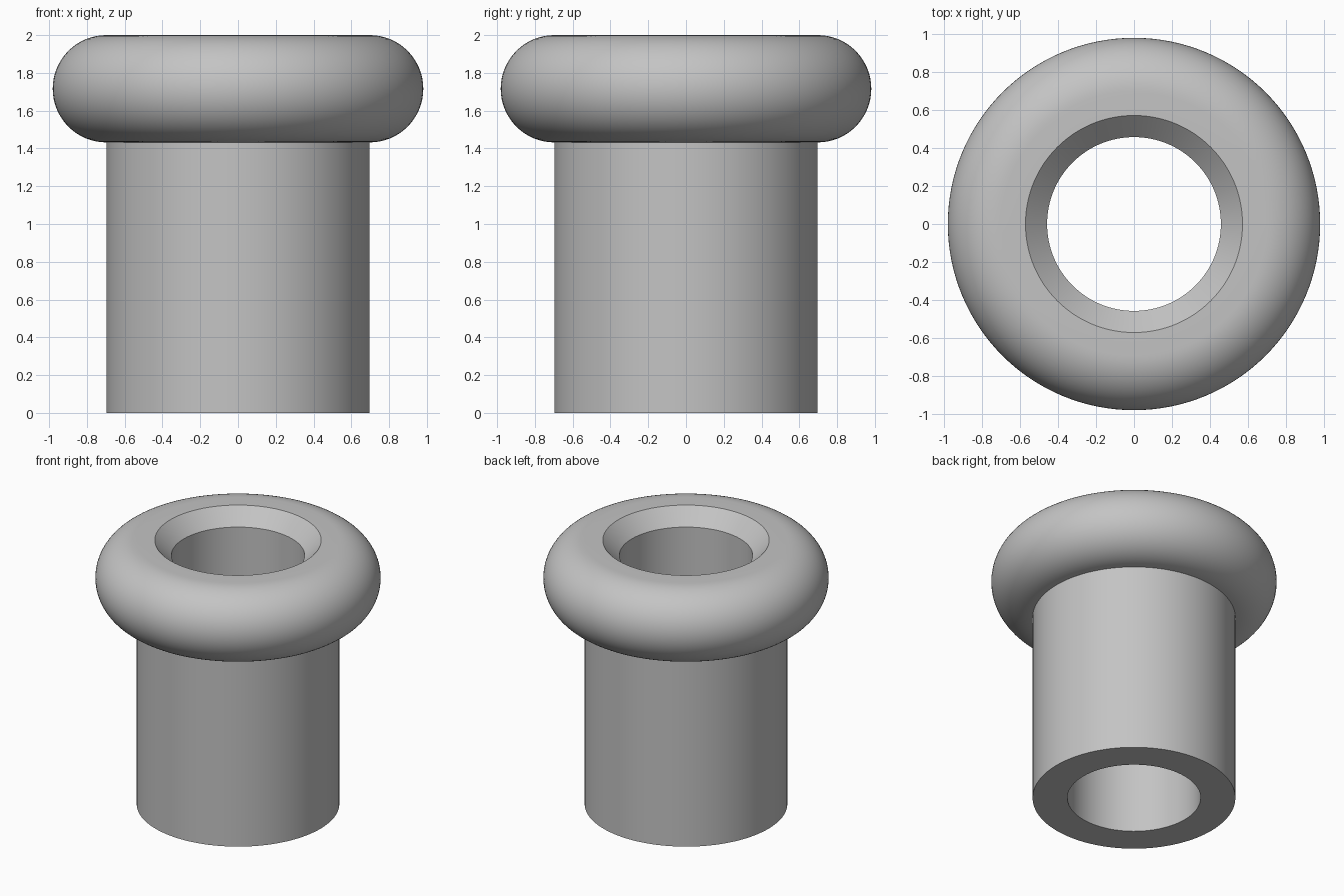
import bpy
import bmesh
import math

cube = bpy.data.objects.get("Cube")
if cube:
    bpy.data.objects.remove(cube, do_unlink=True)

HEIGHT = 2.0
BORE = 0.458        # radius of the through hole
BODY = 0.697        # outer radius of the sleeve
CHAMFER = 0.114     # lead-in at the top of the hole
LIP = 0.284         # radius of the rounded flange edge
SEGMENTS = 128
ARC_STEPS = 32

# Plain grey material
grey = bpy.data.materials.new("plain_grey")
grey.use_nodes = True
colour = (0.55, 0.55, 0.55, 1.0)
grey.diffuse_color = colour
grey.node_tree.nodes["Principled BSDF"].inputs["Base Color"].default_value = colour

# Closed half section: bore, sleeve wall, rounded flange, chamfer
profile = [(BORE, 0.0), (BODY, 0.0)]
for i in range(ARC_STEPS + 1):
    a = math.pi * (i / ARC_STEPS - 0.5)
    profile.append((BODY + LIP * math.cos(a), HEIGHT - LIP + LIP * math.sin(a)))
profile += [(BORE + CHAMFER, HEIGHT), (BORE, HEIGHT - CHAMFER)]

# Revolve the section around the vertical axis
bm = bmesh.new()
verts = [bm.verts.new((r, 0.0, z)) for r, z in profile]
edges = [bm.edges.new((v, verts[(i + 1) % len(verts)])) for i, v in enumerate(verts)]
bmesh.ops.spin(bm, geom=verts + edges, cent=(0, 0, 0), axis=(0, 0, 1),
               angle=math.tau, steps=SEGMENTS, use_merge=True)
bmesh.ops.remove_doubles(bm, verts=bm.verts[:], dist=0.0001)
bmesh.ops.recalc_face_normals(bm, faces=bm.faces[:])

mesh = bpy.data.meshes.new("flanged_bushing")
bm.to_mesh(mesh)
bm.free()
mesh.materials.append(grey)
bushing = bpy.data.objects.new("flanged_bushing", mesh)
bpy.context.collection.objects.link(bushing)

# Smooth curved walls, crisp rims
bpy.ops.object.select_all(action="DESELECT")
bushing.select_set(True)
bpy.context.view_layer.objects.active = bushing
bpy.ops.object.shade_smooth_by_angle(angle=math.radians(30))
